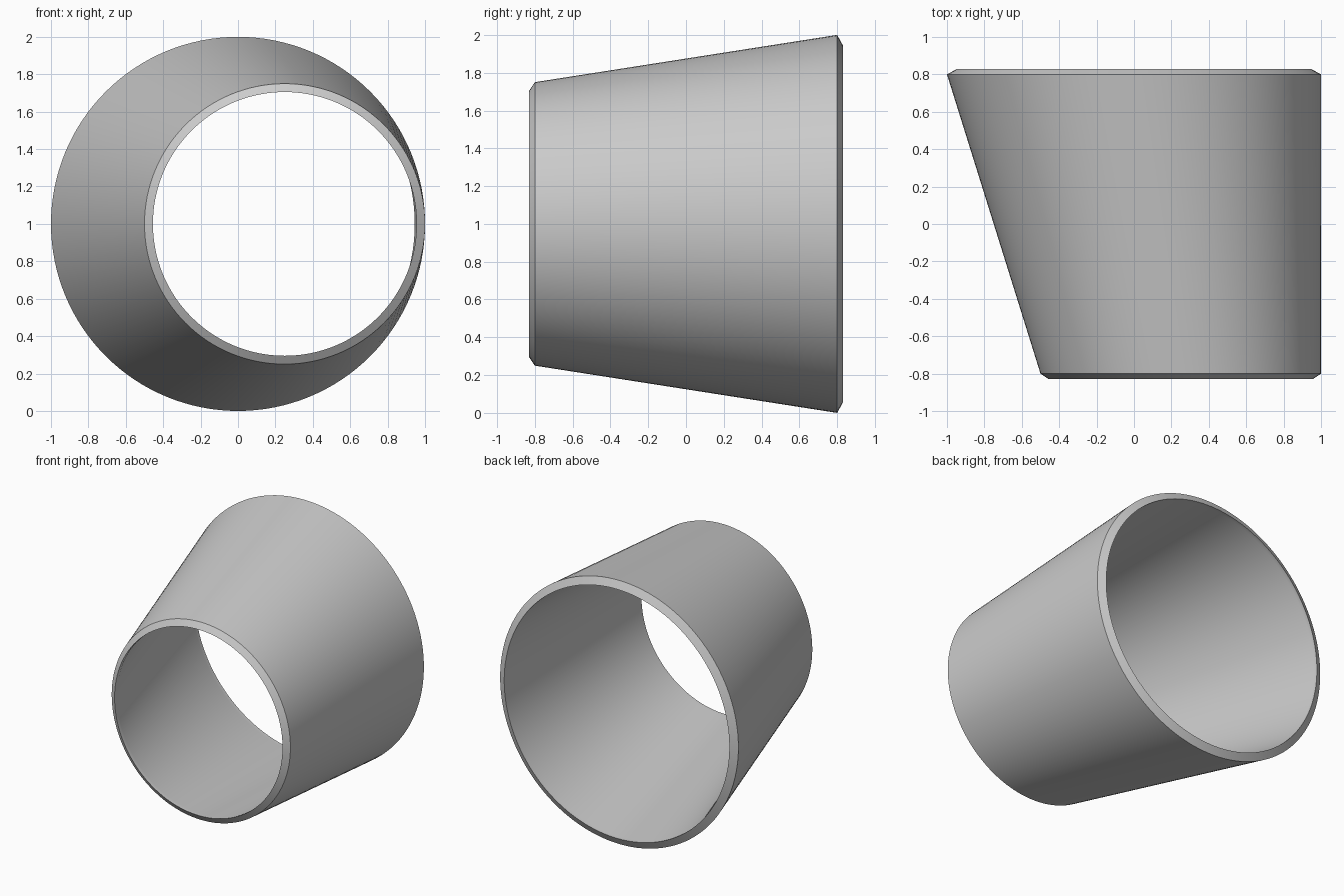
import bpy, bmesh
from math import sin, cos, pi

if "Cube" in bpy.data.objects:
    bpy.data.objects.remove(bpy.data.objects["Cube"])

SIDES = 128

# closed wall section as circles: (y, centre x, radius)
SECTIONS = [
    (-0.80, 0.25, 0.75),    # outer wall, small end
    (0.80, 0.00, 1.00),     # outer wall, large end
    (0.83, 0.00, 0.945),    # weld bevel tip, large end
    (0.80, 0.00, 0.945),    # bore, large end
    (-0.80, 0.25, 0.705),   # bore, small end
    (-0.83, 0.25, 0.705),   # weld bevel tip, small end
]

bm = bmesh.new()
rings = []
for y, cx, r in SECTIONS:
    rings.append([bm.verts.new((cx + r * cos(2 * pi * i / SIDES), y,
                                1 + r * sin(2 * pi * i / SIDES)))
                  for i in range(SIDES)])

# skin neighbouring circles all the way round the section
for k, a in enumerate(rings):
    b = rings[(k + 1) % len(rings)]
    for i in range(SIDES):
        j = (i + 1) % SIDES
        bm.faces.new((a[i], a[j], b[j], b[i]))
bmesh.ops.recalc_face_normals(bm, faces=bm.faces[:])

mesh = bpy.data.meshes.new("eccentric_reducer")
bm.to_mesh(mesh)
bm.free()
reducer = bpy.data.objects.new("eccentric_reducer", mesh)
bpy.context.collection.objects.link(reducer)

# smooth walls, crisp bevel edges
bpy.context.view_layer.objects.active = reducer
reducer.select_set(True)
bpy.ops.object.shade_smooth_by_angle(angle=pi / 6)
